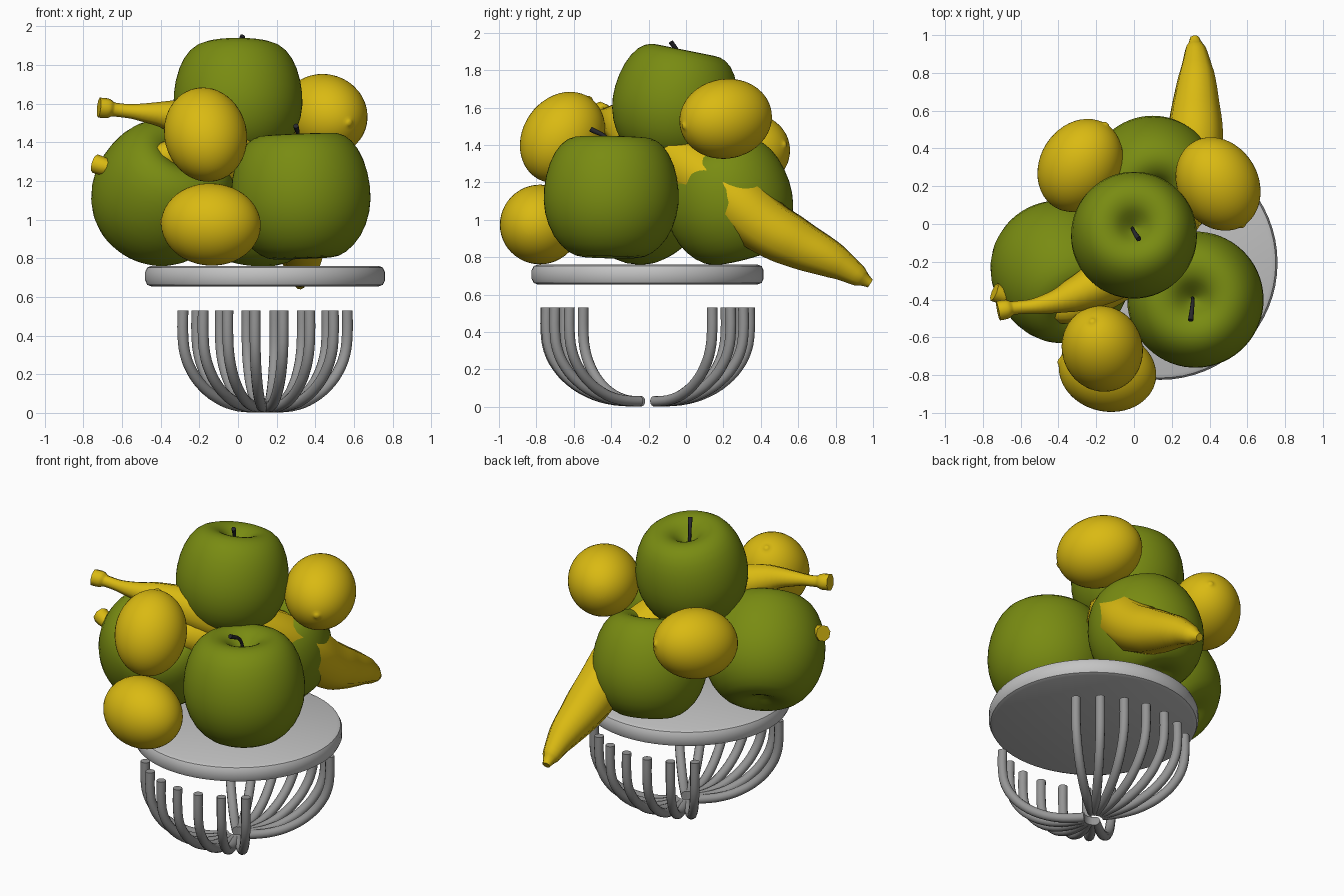
import bpy, bmesh, math
from mathutils import Vector, Matrix

if "Cube" in bpy.data.objects:
    bpy.data.objects.remove(bpy.data.objects["Cube"], do_unlink=True)


def material(name, r, g, b):
    m = bpy.data.materials.new(name)
    m.use_nodes = True
    m.diffuse_color = (r, g, b, 1)
    m.node_tree.nodes["Principled BSDF"].inputs["Base Color"].default_value = (r, g, b, 1)
    return m


GREEN = material("apple green", 0.19, 0.26, 0.006)
YELLOW = material("fruit yellow", 0.70, 0.49, 0.006)
PLATE = material("plate grey", 0.55, 0.55, 0.55)
WIRE = material("wire grey", 0.30, 0.30, 0.30)
STEM = material("stem dark", 0.02, 0.02, 0.025)


def smooth(ob, degrees):
    bpy.ops.object.select_all(action='DESELECT')
    ob.select_set(True)
    bpy.context.view_layer.objects.active = ob
    bpy.ops.object.shade_smooth_by_angle(angle=math.radians(degrees))


def lathe(name, profile, mat, centre, axis=(0, 0, 1), steps=32, subdivide=1, degrees=60):
    """Spin a profile of (radius, height) pairs about an axis."""
    bm = bmesh.new()
    verts = [bm.verts.new((r, 0, z)) for r, z in profile]
    edges = [bm.edges.new(pair) for pair in zip(verts, verts[1:])]
    bmesh.ops.spin(bm, geom=verts + edges, cent=(0, 0, 0), axis=(0, 0, 1),
                   angle=math.tau, steps=steps)
    bmesh.ops.remove_doubles(bm, verts=bm.verts, dist=0.0005)
    bmesh.ops.recalc_face_normals(bm, faces=bm.faces)
    turn = Vector(axis).to_track_quat('Z', 'Y').to_matrix().to_4x4()
    bm.transform(Matrix.Translation(centre) @ turn)
    mesh = bpy.data.meshes.new(name)
    bm.to_mesh(mesh)
    bm.free()
    ob = bpy.data.objects.new(name, mesh)
    bpy.context.collection.objects.link(ob)
    mesh.materials.append(mat)
    smooth(ob, degrees)
    if subdivide:
        ob.modifiers.new("round", 'SUBSURF').levels = subdivide
        ob.modifiers["round"].render_levels = subdivide
    return ob


def tube(name, points, mat, roundness=2, steps=6, degrees=50):
    """Sweep a circle through (x, y, z, radius) points."""
    cu = bpy.data.curves.new(name, 'CURVE')
    cu.dimensions = '3D'
    cu.bevel_depth = 1
    cu.bevel_resolution = roundness
    cu.resolution_u = steps
    cu.use_fill_caps = True
    sp = cu.splines.new('BEZIER')
    sp.radius_interpolation = 'CARDINAL'
    sp.bezier_points.add(len(points) - 1)
    for p, (x, y, z, r) in zip(sp.bezier_points, points):
        p.co = (x, y, z)
        p.radius = r
        p.handle_left_type = p.handle_right_type = 'AUTO'
    ob = bpy.data.objects.new(name, cu)
    bpy.context.collection.objects.link(ob)
    cu.materials.append(mat)
    bpy.ops.object.select_all(action='DESELECT')
    ob.select_set(True)
    bpy.context.view_layer.objects.active = ob
    bpy.ops.object.convert(target='MESH')
    smooth(bpy.context.view_layer.objects.active, degrees)


# Plate with a rounded rim
CX, CY = 0.14, -0.205
lathe("plate", [(0, .655), (.59, .655), (.61, .663), (.62, .685), (.62, .73),
                (.61, .752), (.59, .76), (0, .76)],
      PLATE, (CX, CY, 0), steps=64, subdivide=0, degrees=40)

# Two opposite fans of bent wires
for side, turn in (("front", 0), ("back", math.pi)):
    for i in range(7):
        a = turn + math.radians(-51 + 15.2 * i)
        path = [(.547, .53)]
        for k in range(7):
            t = math.radians(15 * k)
            path.append((.1 + .447 * math.cos(t), .40 - .37 * math.sin(t)))
        path.append((.055, .03))
        tube(f"{side}_wire_{i + 1}",
             [(CX + r * math.sin(a), CY - r * math.cos(a), z, .028) for r, z in path],
             WIRE, roundness=4, steps=3)

# Apples
APPLE = [(0, .55), (.06, .59), (.18, .72), (.28, .82), (.4, .87), (.55, .885), (.75, .79),
         (.92, .5), (1, .1), (.98, -.25), (.84, -.6), (.6, -.83), (.4, -.89), (.2, -.84), (0, -.74)]
for name, centre, size, axis in (
        ("top_apple", (0, -.06, 1.615), .34, (0, .2, 1)),
        ("front_apple", (.325, -.4, 1.12), .368, (-.04, .02, 1)),
        ("left_apple", (-.395, -.245, 1.13), .368, (.35, -.6, .7)),
        ("back_apple", (.1, .23, 1.09), .348, (.1, -.25, 1))):
    lathe(name, [(r * size, z * size) for r, z in APPLE], GREEN, centre, axis)

# Apple stems
tube("top_apple_stem", [(-.01, -.02, 1.78, .01), (0, -.04, 1.89, .01), (.025, -.08, 1.95, .014)], STEM)
tube("front_apple_stem", [(.31, -.39, 1.31, .01), (.31, -.42, 1.43, .01), (.3, -.51, 1.485, .014)], STEM)

# Lemons: an ellipsoid with a small nub at one end
LONG, SHORT = .262, .218
LEMON = [(0, LONG + .008), (.014, LONG + .006), (.022, LONG - .004)]
for k in range(1, 13):
    t = math.pi * k / 12
    LEMON.append((SHORT * math.sin(t) if k < 12 else 0, LONG * math.cos(t)))
for name, centre, axis in (
        ("low_front_lemon", (-.14, -.78, .975), (-.97, .2, .05)),
        ("high_front_lemon", (-.168, -.66, 1.44), (-.2, .55, .8)),
        ("right_lemon", (.445, .212, 1.54), (.5, -.85, -.15)),
        ("back_lemon", (-.285, .31, 1.36), (.5, .8, .15))):
    lathe(name, LEMON, YELLOW, centre, axis, steps=24)

# Bananas
tube("long_banana", [
    (-.72, -.46, 1.58, .052), (-.67, -.45, 1.575, .05), (-.64, -.445, 1.57, .036),
    (-.5, -.43, 1.555, .046), (-.34, -.385, 1.535, .085), (-.1, -.26, 1.45, .14),
    (.14, -.03, 1.31, .16), (.28, .22, 1.14, .165), (.32, .42, .97, .155),
    (.325, .6, .87, .135), (.33, .8, .775, .095), (.325, .93, .695, .055), (.32, .985, .66, .025)],
    YELLOW)
tube("short_banana", [
    (-.74, -.36, 1.29, .05), (-.69, -.38, 1.275, .046), (-.65, -.4, 1.27, .036),
    (-.5, -.44, 1.3, .05), (-.36, -.45, 1.33, .08), (-.18, -.36, 1.33, .11),
    (.02, -.18, 1.24, .13), (.15, .02, 1.1, .11), (.16, .2, .98, .04)],
    YELLOW)
